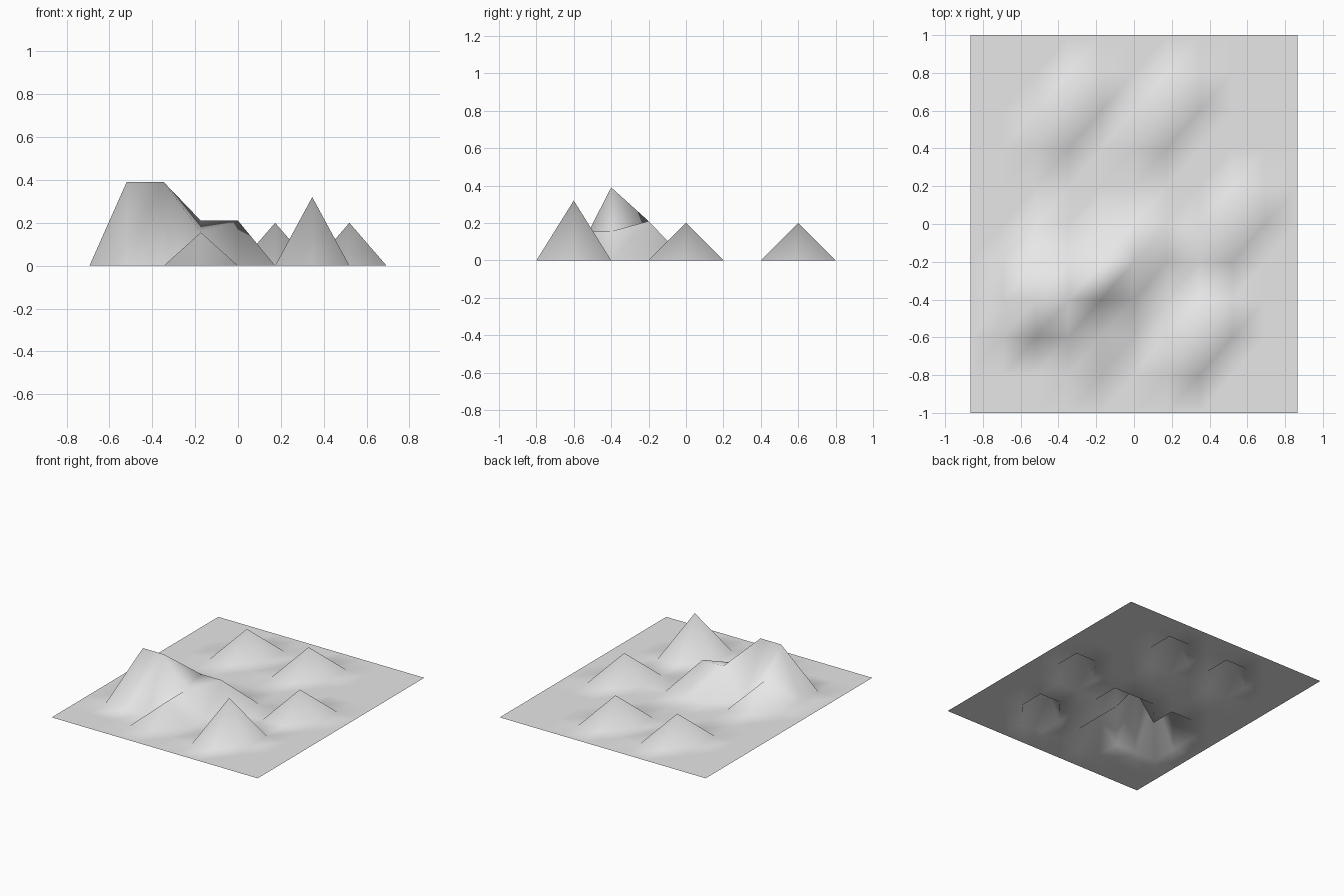
import bpy
import bmesh
import math

cube = bpy.data.objects.get("Cube")
if cube:
    bpy.data.objects.remove(cube, do_unlink=True)

HALF = 5                        # cells from the centre to each edge
STEP_Y = 0.2
STEP_X = STEP_Y * math.sqrt(3) / 2

# Peak heights by grid column and row; all other points lie flat
peaks = {
    # lone hills
    (-2, 3): 0.2, (1, 3): 0.2, (3, 0): 0.2, (2, -3): 0.32,
    # mountain crest, its back spur, and the lower shoulder
    (-3, -2): 0.39, (-2, -2): 0.39, (-3, -1): 0.19,
    (-1, -1): 0.21, (0, -1): 0.21,
    (-1, -2): 0.155, (-1, -3): 0.155,
}

# Ground colour
stone = bpy.data.materials.new("light_grey_stone")
stone.use_nodes = True
colour = (0.8, 0.8, 0.8, 1)
stone.diffuse_color = colour
stone.node_tree.nodes["Principled BSDF"].inputs["Base Color"].default_value = colour

# Terrain sheet: a grid of cells, each split along the same diagonal
bm = bmesh.new()
span = range(-HALF, HALF + 1)
points = {(i, j): bm.verts.new((i * STEP_X, j * STEP_Y, peaks.get((i, j), 0)))
          for i in span for j in span}
for i in range(-HALF, HALF):
    for j in range(-HALF, HALF):
        low, high = points[i, j], points[i + 1, j + 1]
        bm.faces.new((low, points[i + 1, j], high))
        bm.faces.new((low, high, points[i, j + 1]))
for face in bm.faces:
    face.smooth = True

mesh = bpy.data.meshes.new("terrain")
bm.to_mesh(mesh)
bm.free()
mesh.materials.append(stone)
terrain = bpy.data.objects.new("terrain", mesh)
bpy.context.collection.objects.link(terrain)
